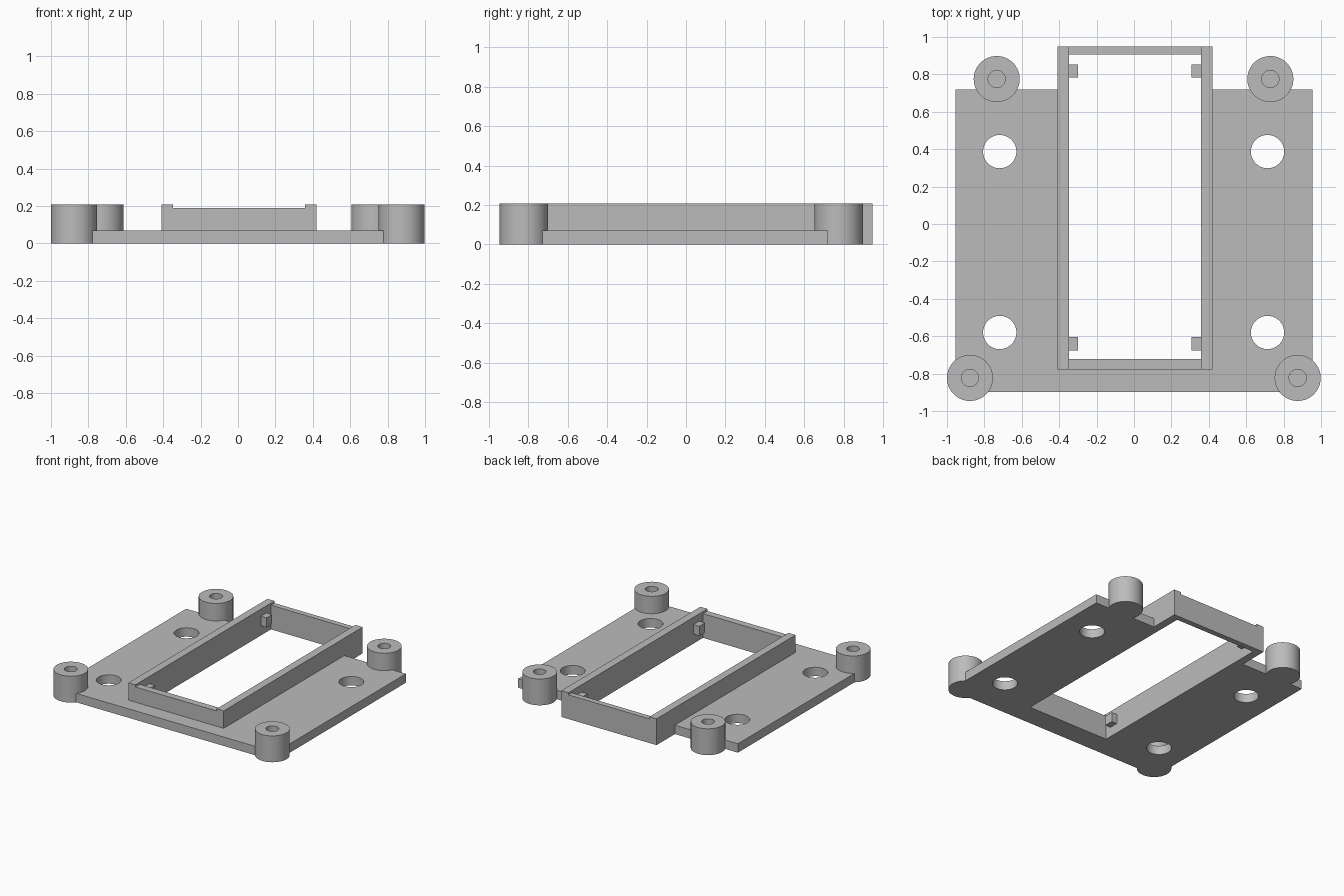
import bpy
import math

if "Cube" in bpy.data.objects:
    bpy.data.objects.remove(bpy.data.objects["Cube"])

grey = bpy.data.materials.new("plain_grey")
grey.diffuse_color = (0.5, 0.5, 0.5, 1)
grey.use_nodes = True
grey.node_tree.nodes["Principled BSDF"].inputs["Base Color"].default_value = grey.diffuse_color


def box(name, x0, x1, y0, y1, z0, z1):
    bpy.ops.mesh.primitive_cube_add(
        size=1, location=((x0 + x1) / 2, (y0 + y1) / 2, (z0 + z1) / 2))
    ob = bpy.context.object
    ob.name = name
    ob.scale = (x1 - x0, y1 - y0, z1 - z0)
    bpy.ops.object.transform_apply(location=True, rotation=True, scale=True)
    ob.data.materials.append(grey)
    return ob


def cylinder(name, x, y, r, z0, z1):
    bpy.ops.mesh.primitive_cylinder_add(
        vertices=64, radius=r, depth=z1 - z0, location=(x, y, (z0 + z1) / 2))
    ob = bpy.context.object
    ob.name = name
    bpy.ops.object.transform_apply(location=True, rotation=True, scale=True)
    ob.data.materials.append(grey)
    return ob


def combine(body, tool, operation):
    mod = body.modifiers.new("combine", 'BOOLEAN')
    mod.operation = operation
    mod.solver = 'EXACT'
    mod.object = tool
    bpy.context.view_layer.objects.active = body
    bpy.ops.object.modifier_apply(modifier=mod.name)
    bpy.data.objects.remove(tool)


PLATE_Z, TOP = 0.07, 0.207
FX0, FX1, FY0, FY1 = -0.408, 0.42, -0.777, 0.948    # frame outside
IX0, IX1, IY0, IY1 = -0.347, 0.358, -0.723, 0.905   # frame opening
POSTS = [(-0.877, -0.823), (0.875, -0.823), (-0.734, 0.775), (0.729, 0.775)]

# Base plate with the raised frame and the corner posts
bracket = box("mounting_bracket", -0.955, 0.955, -0.897, 0.72, 0, PLATE_Z)
combine(bracket, box("frame", FX0, FX1, FY0, FY1, 0, TOP), 'UNION')
for x, y in POSTS:
    combine(bracket, cylinder("post", x, y, 0.123, 0, TOP), 'UNION')

# Opening, and the slightly lower end walls between the side rails
combine(bracket, box("opening", IX0, IX1, IY0, IY1, -0.1, 0.4), 'DIFFERENCE')
combine(bracket, box("end_step", IX0, IX1, FY0 - 0.02, FY1 + 0.02, 0.19, 0.4),
        'DIFFERENCE')

# Blind screw holes in the posts
for x, y in POSTS:
    combine(bracket, cylinder("screw_hole", x, y, 0.046, 0.07, 0.4), 'DIFFERENCE')

# Through holes in the plate
for x in (-0.718, 0.714):
    for y in (0.387, -0.58):
        combine(bracket, cylinder("plate_hole", x, y, 0.089, -0.1, 0.4), 'DIFFERENCE')

# Small retaining tabs inside the frame
for y0, y1 in ((-0.675, -0.603), (0.783, 0.852)):
    for x0, x1 in ((IX0 - 0.02, -0.3), (0.307, IX1 + 0.02)):
        combine(bracket, box("tab", x0, x1, y0, y1, 0.075, 0.15), 'UNION')

bpy.ops.object.select_all(action='DESELECT')
bracket.select_set(True)
bpy.context.view_layer.objects.active = bracket
bpy.ops.object.shade_smooth_by_angle(angle=math.radians(30))
